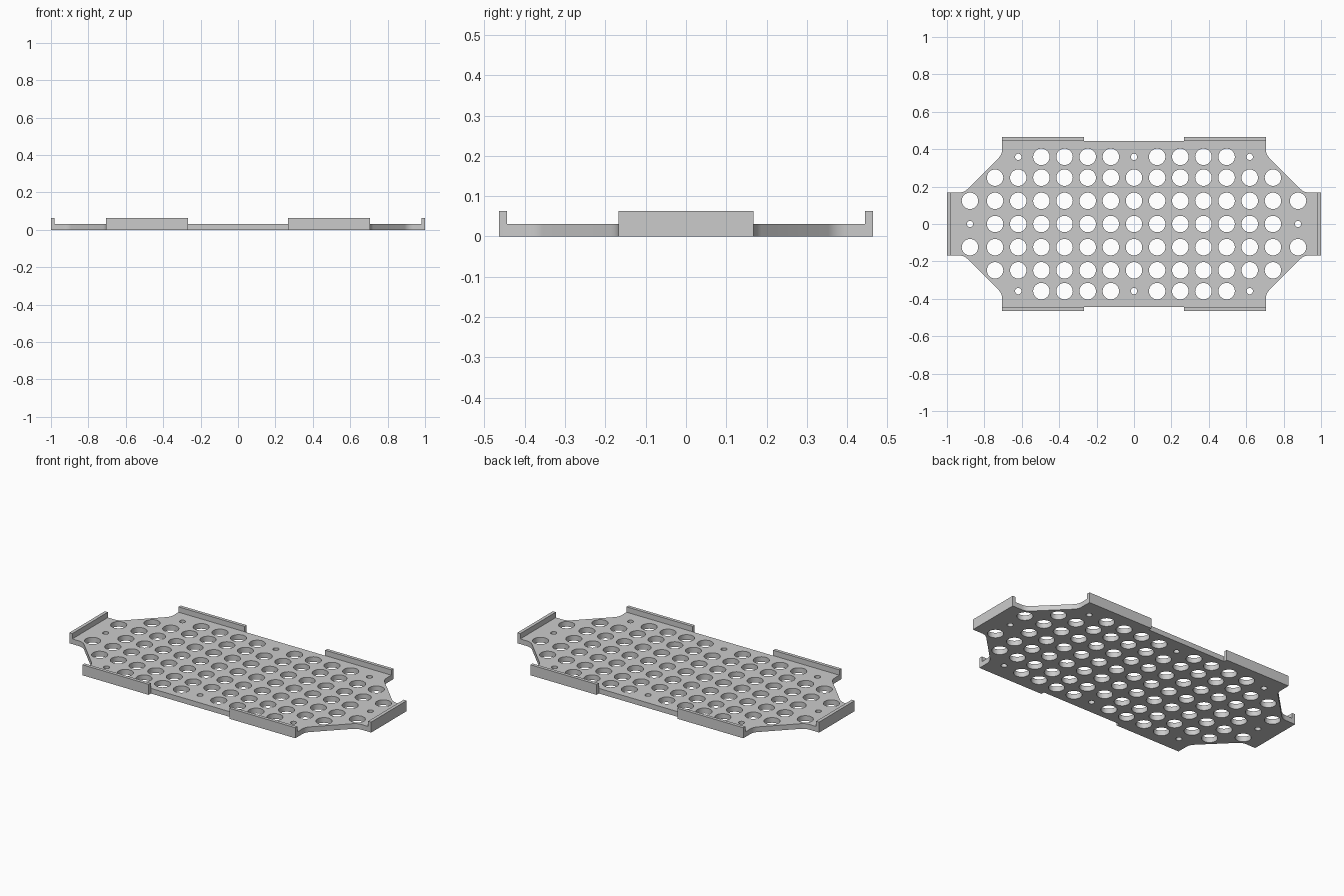
import bpy, bmesh
from math import cos, sin, pi, tan, radians
from mathutils import Vector

cube = bpy.data.objects.get("Cube")
if cube:
    bpy.data.objects.remove(cube, do_unlink=True)

THICK, RAIL_TOP, RAIL_W = 0.031, 0.063, 0.02
END_X, END_Y = 1.0, 0.168          # end tabs
SIDE_X, SIDE_Y = 0.705, 0.464      # side tabs
NOTCH_X, NOTCH_Y = 0.267, 0.443    # recess between side tabs
DIAG = 1.077                       # x + y along the slanted corner
PITCH, BIG, SMALL = 0.1238, 0.044, 0.017

grey = bpy.data.materials.new("light grey")
grey.use_nodes = True
grey.diffuse_color = (0.6, 0.6, 0.6, 1)
grey.node_tree.nodes["Principled BSDF"].inputs["Base Color"].default_value = (0.6, 0.6, 0.6, 1)


def fillet(corner, a, b, length=0.027, steps=6):
    """Rounded corner between the directions towards a and b."""
    c = Vector(corner)
    p = c + (Vector(a) - c).normalized() * length
    q = c + (Vector(b) - c).normalized() * length
    mid = (p + q) / 2 - c
    centre = c + mid * (length ** 2 / mid.length_squared)
    start, end = p - centre, q - centre
    angle = start.angle(end)
    return [tuple(centre + (start * sin((1 - i / steps) * angle)
                            + end * sin(i / steps * angle)) / sin(angle))
            for i in range(steps + 1)]


def circle(x, y, r, sides=32):
    return [(x + r * cos(2 * pi * i / sides), y + r * sin(2 * pi * i / sides))
            for i in range(sides)]


# Quarter outline, then mirrored round the plate
low, high = (DIAG - END_Y, END_Y), (SIDE_X, DIAG - SIDE_X)
quarter = [(END_X, END_Y)]
quarter += fillet(low, (END_X, END_Y), high)
quarter += fillet(high, low, (SIDE_X, SIDE_Y))
quarter += [(SIDE_X, SIDE_Y), (NOTCH_X, SIDE_Y), (NOTCH_X, NOTCH_Y)]
half = quarter + [(-x, y) for x, y in reversed(quarter)]
outline = half + [(-x, -y) for x, y in half]

# Hole pattern
holes = []
for row in (-1, 0, 1):
    y = row * PITCH
    holes += [(k * PITCH, y, BIG) for k in range(-6, 7)]
    holes += [(s * 0.877, y, BIG if row else SMALL) for s in (-1, 1)]
for s in (-1, 1):
    holes += [(k * PITCH, s * 2 * PITCH, BIG) for k in range(-6, 7)]
    holes += [(k * PITCH, s * 0.359, SMALL if k % 5 == 0 else BIG) for k in range(-5, 6)]

# Perforated plate
curve = bpy.data.curves.new("perforated_plate", "CURVE")
curve.dimensions = "2D"
curve.fill_mode = "BOTH"
curve.extrude = THICK / 2
for loop in [outline] + [circle(*h) for h in holes]:
    spline = curve.splines.new("POLY")
    spline.points.add(len(loop) - 1)
    for point, (x, y) in zip(spline.points, loop):
        point.co = (x, y, 0, 1)
    spline.use_cyclic_u = True
plate = bpy.data.objects.new("perforated_plate", curve)
bpy.context.collection.objects.link(plate)
bpy.ops.object.select_all(action="DESELECT")
plate.select_set(True)
bpy.context.view_layer.objects.active = plate
bpy.ops.object.convert(target="MESH")
plate = bpy.context.view_layer.objects.active

bm = bmesh.new()
bm.from_mesh(plate.data)
bmesh.ops.remove_doubles(bm, verts=bm.verts, dist=1e-5)
bmesh.ops.translate(bm, verts=bm.verts, vec=(0, 0, THICK / 2))
bmesh.ops.recalc_face_normals(bm, faces=bm.faces)
bm.to_mesh(plate.data)
bm.free()
plate.data.materials.clear()
plate.data.materials.append(grey)
bpy.ops.object.shade_smooth_by_angle(angle=radians(30))


def rail(name, x, y, w, d):
    """Upright lip standing on the plate edge, open where it meets the plate."""
    bm = bmesh.new()
    bmesh.ops.create_cube(bm, size=1)
    bmesh.ops.scale(bm, verts=bm.verts, vec=(w, d, RAIL_TOP - THICK))
    bmesh.ops.translate(bm, verts=bm.verts, vec=(x, y, (RAIL_TOP + THICK) / 2))
    bmesh.ops.delete(bm, geom=[f for f in bm.faces if f.normal.z < -0.5], context="FACES_ONLY")
    mesh = bpy.data.meshes.new(name)
    bm.to_mesh(mesh)
    bm.free()
    mesh.materials.append(grey)
    bpy.context.collection.objects.link(bpy.data.objects.new(name, mesh))


# Rails on the end tabs and side tabs
for sx, side in ((1, "left"), (-1, "right")):
    rail(f"{side}_end_rail", sx * (END_X - RAIL_W / 2), 0, RAIL_W, 2 * END_Y)
    for sy, face in ((-1, "front"), (1, "back")):
        rail(f"{face}_{side}_rail", sx * (SIDE_X + NOTCH_X) / 2,
             sy * (SIDE_Y - RAIL_W / 2), SIDE_X - NOTCH_X, RAIL_W)
